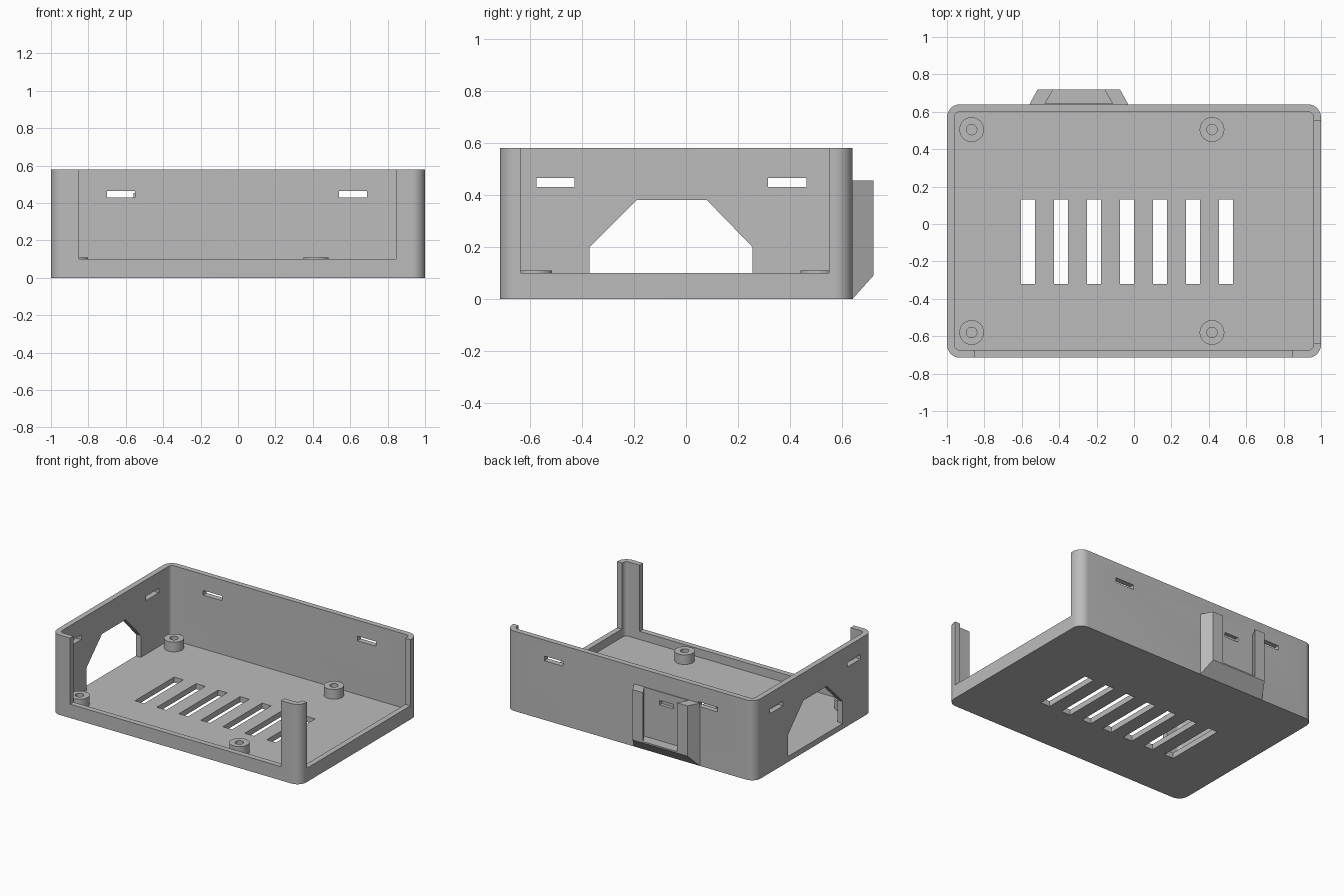
import bpy, bmesh, math

if "Cube" in bpy.data.objects:
    bpy.data.objects.remove(bpy.data.objects["Cube"])

grey = bpy.data.materials.new("plain grey")
grey.diffuse_color = (0.5, 0.5, 0.5, 1)
grey.use_nodes = True
grey.node_tree.nodes["Principled BSDF"].inputs["Base Color"].default_value = grey.diffuse_color


def prism(name, pts, lo, hi, axis="z"):
    """Extrude a 2D outline along z (outline in x, y) or x (outline in y, z)."""
    place = (lambda a, b, h: (a, b, h)) if axis == "z" else (lambda a, b, h: (h, a, b))
    bm = bmesh.new()
    low = [bm.verts.new(place(a, b, lo)) for a, b in pts]
    top = [bm.verts.new(place(a, b, hi)) for a, b in pts]
    bm.faces.new(low[::-1])
    bm.faces.new(top)
    n = len(pts)
    for i in range(n):
        j = (i + 1) % n
        bm.faces.new((low[i], low[j], top[j], top[i]))
    bmesh.ops.recalc_face_normals(bm, faces=bm.faces)
    me = bpy.data.meshes.new(name)
    bm.to_mesh(me)
    bm.free()
    me.materials.append(grey)
    ob = bpy.data.objects.new(name, me)
    bpy.context.collection.objects.link(ob)
    return ob


def box(x0, x1, y0, y1, z0, z1):
    return prism("cutter", [(x0, y0), (x1, y0), (x1, y1), (x0, y1)], z0, z1)


def rounded(x0, x1, y0, y1, r, seg=10):
    corners = [(x1 - r, y1 - r), (x0 + r, y1 - r), (x0 + r, y0 + r), (x1 - r, y0 + r)]
    return [(cx + r * math.cos(a), cy + r * math.sin(a))
            for q, (cx, cy) in enumerate(corners)
            for a in [math.pi / 2 * (q + k / seg) for k in range(seg + 1)]]


def circle(cx, cy, r, n=40):
    return [(cx + r * math.cos(2 * math.pi * i / n), cy + r * math.sin(2 * math.pi * i / n))
            for i in range(n)]


def cut(ob, cutter):
    mod = ob.modifiers.new("cut", "BOOLEAN")
    mod.operation = "DIFFERENCE"
    mod.solver = "EXACT"
    mod.object = cutter
    bpy.context.view_layer.update()
    dg = bpy.context.evaluated_depsgraph_get()
    me = bpy.data.meshes.new_from_object(ob.evaluated_get(dg))
    ob.modifiers.clear()
    ob.data = me
    bpy.data.objects.remove(cutter)


def finish(ob):
    bpy.ops.object.select_all(action="DESELECT")
    ob.select_set(True)
    bpy.context.view_layer.objects.active = ob
    bpy.ops.object.shade_smooth_by_angle(angle=math.radians(30))


FLOOR, SILL, TOP = 0.04, 0.10, 0.58

# Tray shell with open front and right side
tray = prism("case_tray", rounded(-1, 1, -0.715, 0.64, 0.07), 0, TOP)
cut(tray, prism("cutter", rounded(-0.96, 0.96, -0.675, 0.60, 0.03), FLOOR, 0.8))
cut(tray, box(-0.85, 0.845, -0.8, -0.6, SILL, 0.8))
cut(tray, box(0.9, 1.1, -0.635, 0.55, SILL, 0.8))

# Cable opening in the left wall
cut(tray, prism("cutter", [(-0.37, FLOOR), (0.255, FLOOR), (0.255, 0.2), (0.08, 0.38),
                           (-0.19, 0.38), (-0.37, 0.2)], -1.1, -0.9, "x"))

# Lid latch slots in the back and left walls
for x0 in (-0.70, 0.54):
    cut(tray, box(x0, x0 + 0.15, 0.55, 0.7, 0.43, 0.464))
for y0 in (-0.575, 0.315):
    cut(tray, box(-1.1, -0.9, y0, y0 + 0.147, 0.43, 0.464))

# Floor vents
for i in range(7):
    x = -0.567 + 0.1765 * i
    cut(tray, box(x - 0.037, x + 0.037, -0.32, 0.13, -0.1, 0.1))

# Dovetail mount on the back, chamfered below
mount = prism("back_mount", [(-0.56, 0.638), (-0.03, 0.638), (-0.075, 0.72), (-0.515, 0.72)],
              0, 0.455)
cut(mount, prism("cutter", [(0.64, 0), (0.8, 0.18), (0.8, -0.1), (0.64, -0.1)], -0.8, 0.2, "x"))
cut(mount, prism("cutter", [(-0.475, 0.645), (-0.115, 0.645), (-0.165, 0.73), (-0.425, 0.73)],
                 0.10, 0.6))

# Blind catch pocket inside the mount
for part in (tray, mount):
    cut(part, box(-0.35, -0.24, 0.62, 0.66, 0.36, 0.392))

# Screw bosses
bosses = []
for x in (-0.868, 0.417):
    for y in (-0.58, 0.505):
        boss = prism("screw_boss", circle(x, y, 0.066), 0.03, 0.11)
        cut(boss, prism("cutter", circle(x, y, 0.028), 0, 0.2))
        bosses.append(boss)

for part in [tray, mount] + bosses:
    finish(part)
